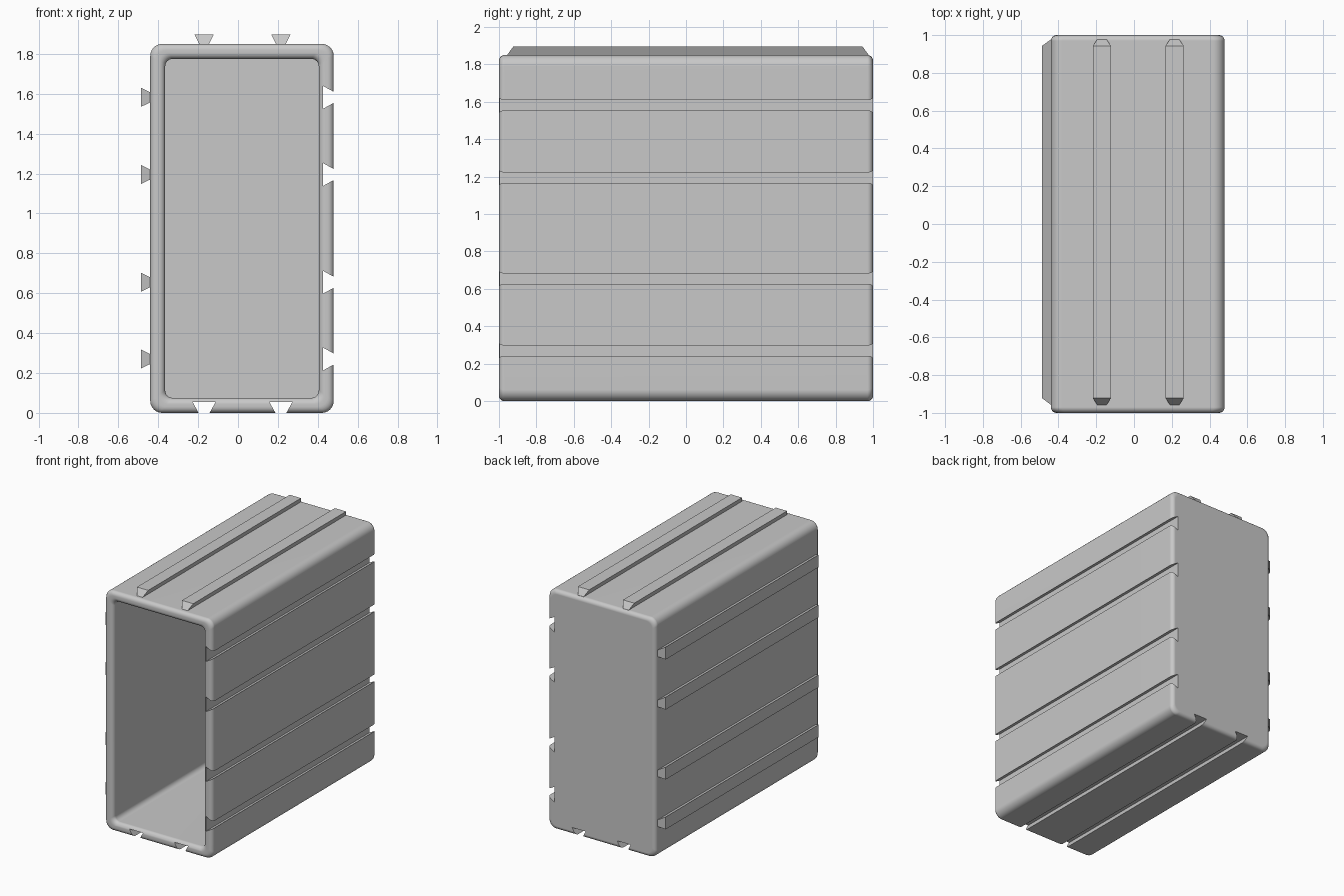
import bpy, bmesh
from math import sin, cos, pi

if "Cube" in bpy.data.objects:
    bpy.data.objects.remove(bpy.data.objects["Cube"], do_unlink=True)

# Single grey plastic
grey = bpy.data.materials.new("grey plastic")
grey.use_nodes = True
colour = (0.58, 0.58, 0.58, 1)
grey.diffuse_color = colour
grey.node_tree.nodes["Principled BSDF"].inputs["Base Color"].default_value = colour

X0, X1, H = -0.44, 0.48, 1.85      # case sides and height
WALL, EDGE, CORNER = 0.075, 0.03, 0.06
DEPTH = 0.055                      # groove depth
RAIL = 0.047                       # rail height
TOP_X = (-0.17, 0.215)             # rail and groove centres
SIDE_Z = (0.27, 0.655, 1.195, 1.582)


def make_object(name, bm):
    bmesh.ops.recalc_face_normals(bm, faces=bm.faces[:])
    mesh = bpy.data.meshes.new(name)
    bm.to_mesh(mesh)
    bm.free()
    mesh.materials.append(grey)
    ob = bpy.data.objects.new(name, mesh)
    bpy.context.collection.objects.link(ob)
    return ob


def loft(name, rings):
    """Skin a list of closed point rings and cap both ends."""
    bm = bmesh.new()
    loops = [[bm.verts.new(p) for p in ring] for ring in rings]
    n = len(loops[0])
    for a, b in zip(loops, loops[1:]):
        for i in range(n):
            j = (i + 1) % n
            bm.faces.new((a[i], a[j], b[j], b[i]))
    bm.faces.new(loops[0])
    bm.faces.new(loops[-1])
    return make_object(name, bm)


def rounded_ring(inset, y, steps=6):
    """Rounded rectangle inset from the case outline."""
    r = CORNER - 0.3 * inset
    xa, xb = X0 + inset + r, X1 - inset - r
    za, zb = inset + r, H - inset - r
    ring = []
    for k, (cx, cz) in enumerate(((xb, zb), (xa, zb), (xa, za), (xb, za))):
        for s in range(steps + 1):
            t = (k + s / steps) * pi / 2
            ring.append((cx + r * cos(t), y, cz + r * sin(t)))
    return ring


def dovetail(name, place, sections):
    """Prism with sections (offset, half width, front y, back y)."""
    return loft(name, [[place(o, -w, ya), place(o, w, ya), place(o, w, yb), place(o, -w, yb)]
                       for o, w, ya, yb in sections])


# Open-fronted case: back edge, outer wall, rounded rim, cavity
angles = [i * pi / 10 for i in range(6)]
path = [(EDGE * (1 - sin(a)), 1 - EDGE * (1 - cos(a))) for a in angles]
path += [(EDGE * (1 - cos(a)), -1 + EDGE * (1 - sin(a))) for a in angles]
path += [(WALL - EDGE * (1 - sin(a)), -1 + EDGE * (1 - cos(a))) for a in angles]
path.append((WALL, 1 - WALL))
case = loft("case", [rounded_ring(inset, y) for inset, y in path])

# Dovetail grooves on the left side and underneath
lip = 0.01
groove = [(-lip, 0.022, -1.1, 1.1), (DEPTH, 0.058, -1.1, 1.1)]
cutters = [dovetail("side_groove_cutter", lambda o, w, y, c=c: (X1 - o, y, c + w), groove)
           for c in SIDE_Z]
cutters += [dovetail("bottom_groove_cutter", lambda o, w, y, c=c: (c + w, y, o), groove)
            for c in TOP_X]
bpy.context.view_layer.objects.active = case
for cutter in cutters:
    mod = case.modifiers.new("groove", 'BOOLEAN')
    mod.operation = 'DIFFERENCE'
    mod.solver = 'EXACT'
    mod.object = cutter
    bpy.ops.object.modifier_apply(modifier=mod.name)
    bpy.data.objects.remove(cutter, do_unlink=True)

# Smooth rounded edges, flat walls
bpy.ops.object.select_all(action='DESELECT')
case.select_set(True)
bpy.ops.object.shade_smooth_by_angle(angle=pi / 6)
normals = case.modifiers.new("flat walls", 'WEIGHTED_NORMAL')
normals.keep_sharp = True

# Matching dovetail rails on the right side and top
rail = [(-0.003, 0.025, -0.957, 0.977), (0, 0.025, -0.957, 0.977), (RAIL, 0.048, -0.922, 0.943)]
for c in SIDE_Z:
    dovetail("side_rail", lambda o, w, y: (X0 - o, y, c + w), rail)
for c in TOP_X:
    dovetail("top_rail", lambda o, w, y: (c + w, y, H + o), rail)
